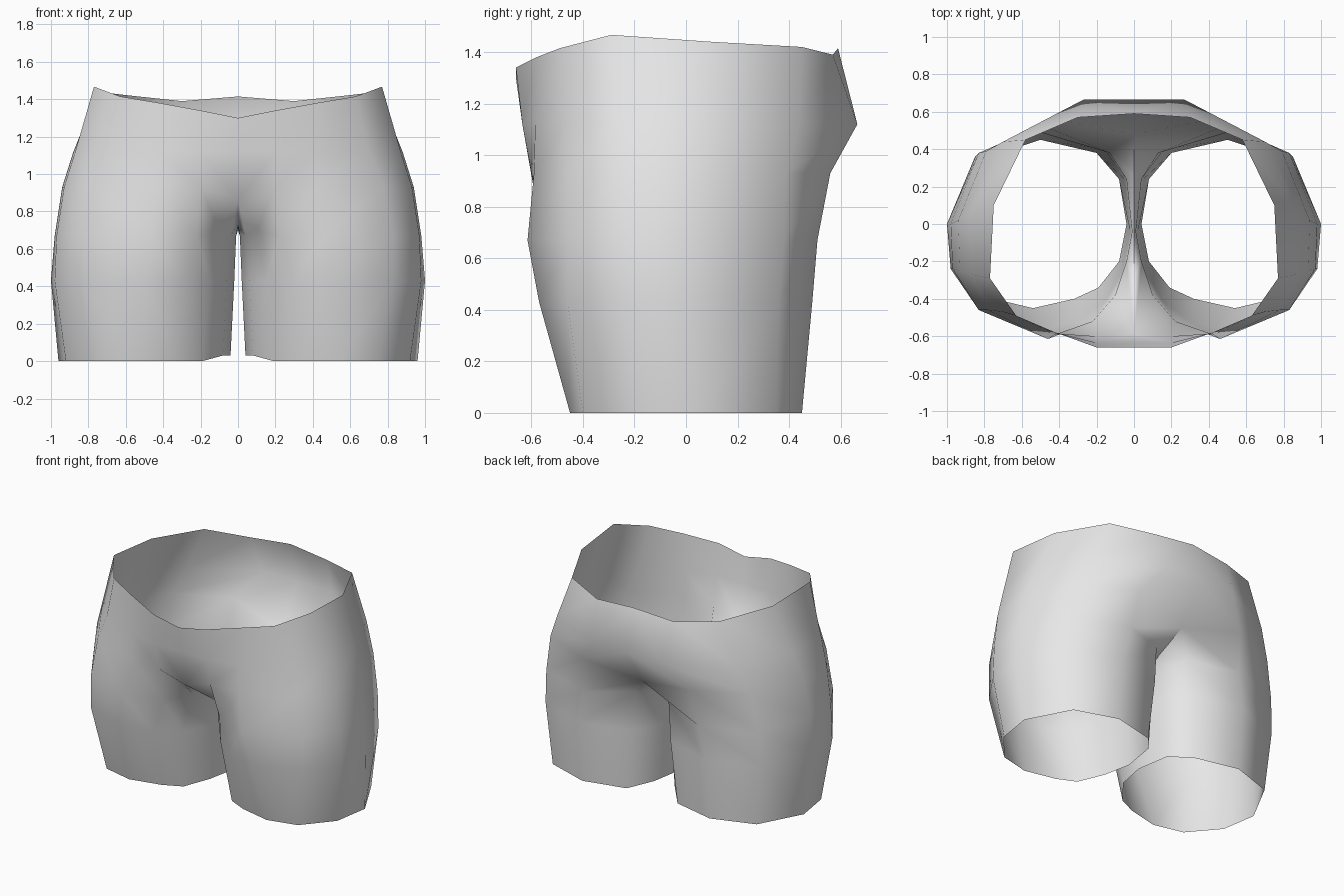
import bpy
import bmesh
import math

# Remove the default object
default_cube = bpy.data.objects.get("Cube")
if default_cube:
    bpy.data.objects.remove(default_cube, do_unlink=True)


def make_material(name, colour):
    material = bpy.data.materials.new(name)
    material.use_nodes = True
    material.diffuse_color = colour
    shader = material.node_tree.nodes["Principled BSDF"]
    shader.inputs["Base Color"].default_value = colour
    return material


def add_ring(bm, outline, height):
    """Add one cross-section; height is a rule giving z from x, y and column."""
    return [bm.verts.new((x, y, height(x, y, column)))
            for column, (x, y) in enumerate(outline)]


def bridge(bm, lower, upper, closed):
    """Join two cross-sections with quads facing outward."""
    columns = min(len(lower), len(upper))
    last = columns if closed else columns - 1
    for column in range(last):
        following = (column + 1) % columns
        bm.faces.new((lower[column], lower[following],
                      upper[following], upper[column]))


# Cross-sections of the left half: front inner corner, around the outside,
# to the back inner corner, and then (legs only) forward along the inner thigh
hem_outline = [(.19, -.34), (.32, -.4), (.54, -.45), (.75, -.4),
               (.92, -.2), (.96, .05), (.8, .35), (.5, .45),
               (.2, .38), (.08, .24), (.04, 0), (.08, -.2)]
thigh_outline = [(.15, -.41), (.3, -.52), (.5, -.57), (.83, -.46),
                 (.98, -.24), (1, 0), (.85, .36), (.5, .49),
                 (.16, .4), (.05, .24), (.02, -.04), (.06, -.25)]
fold_outline = [(.1, -.38), (.22, -.52), (.46, -.615), (.83, -.46),
                (.97, -.24), (.98, 0), (.83, .38), (.45, .51),
                (.13, .38), (.04, .24), (.01, -.04), (.04, -.2)]
crotch_outline = [(0, -.59), (.2, -.6), (.42, -.59), (.78, -.46),
                  (.93, -.25), (.94, .02), (.79, .39), (.42, .56),
                  (0, .48), (0, .25), (0, -.04), (0, -.28)]
seat_outline = [(0, -.635), (.2, -.635), (.42, -.585), (.7, -.47),
                (.87, -.27), (.88, .06), (.7, .44), (.27, .665), (0, .665)]
waist_outline = [(0, -.66), (.2, -.66), (.42, -.58), (.63, -.49),
                 (.77, -.29), (.75, .1), (.58, .45), (.3, .57), (0, .59)]
waist_heights = [1.3, 1.34, 1.38, 1.415, 1.467, 1.44, 1.42, 1.39, 1.415]


# Height rules for each cross-section
def hem_height(x, y, column):
    return .03 if x < .1 else 0


def thigh_height(x, y, column):
    return .43


def fold_height(x, y, column):
    return .7 if column in (0, 8) else .67


def crotch_height(x, y, column):
    # The centre seam is a shallow saddle between the legs
    return .93 if x > .1 else .7 + .55 * (y + .04) ** 2


def seat_height(x, y, column):
    return 1.12


def waist_height(x, y, column):
    return waist_heights[column]


# Left half of the garment as one open shell
bm = bmesh.new()
leg_rings = [add_ring(bm, hem_outline, hem_height),
             add_ring(bm, thigh_outline, thigh_height),
             add_ring(bm, fold_outline, fold_height),
             add_ring(bm, crotch_outline, crotch_height)]
for lower, upper in zip(leg_rings, leg_rings[1:]):
    bridge(bm, lower, upper, closed=True)

hip_rings = [leg_rings[-1],
             add_ring(bm, seat_outline, seat_height),
             add_ring(bm, waist_outline, waist_height)]
for lower, upper in zip(hip_rings, hip_rings[1:]):
    bridge(bm, lower, upper, closed=False)

mesh = bpy.data.meshes.new("shorts")
bm.to_mesh(mesh)
bm.free()
mesh.materials.append(make_material("pale grey cloth", (.8, .8, .8, 1)))

shorts = bpy.data.objects.new("shorts", mesh)
bpy.context.collection.objects.link(shorts)

# Right half by mirroring, welded along the centre seam
mirror = shorts.modifiers.new("right_half", "MIRROR")
mirror.use_clip = True
mirror.merge_threshold = .001

# Smooth cloth with sharp folds kept
bpy.ops.object.select_all(action="DESELECT")
shorts.select_set(True)
bpy.context.view_layer.objects.active = shorts
bpy.ops.object.modifier_apply(modifier=mirror.name)
bpy.ops.object.shade_smooth_by_angle(angle=math.radians(75))
